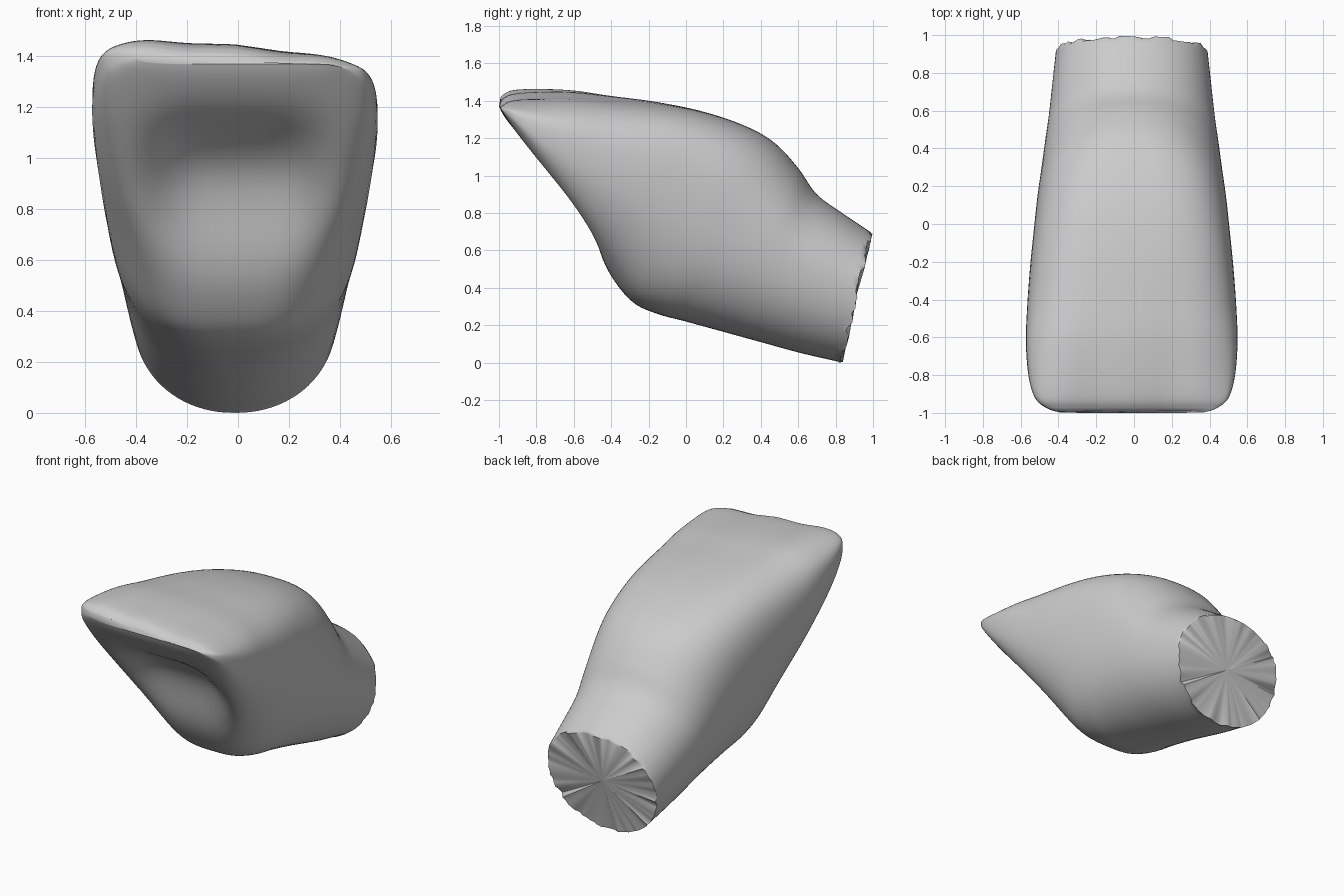
import bpy
import bmesh
import math
import random
from mathutils import Vector

random.seed(4)
default_cube = bpy.data.objects.get("Cube")
if default_cube:
    bpy.data.objects.remove(default_cube, do_unlink=True)

SEGMENTS = 88
STEPS = 6
WIDEST = 0.55

# Stations from the cut root to the biting edge:
# upper y, upper z, lower y, lower z, half width
STATIONS = [
    (1, .69, .84, 0, .4),
    (.85, .79, .62, .05, .42),
    (.7, .9, .4, .11, .44),
    (.6, 1.04, .2, .165, .46),
    (.48, 1.17, 0, .22, .48),
    (.33, 1.26, -.15, .26, .5),
    (.1, 1.34, -.28, .32, .52),
    (-.15, 1.39, -.4, .45, .54),
    (-.4, 1.42, -.54, .64, .555),
    (-.6, 1.44, -.69, .87, .56),
    (-.8, 1.44, -.83, 1.09, .545),
    (-.92, 1.43, -.93, 1.25, .51),
    (-.97, 1.41, -.98, 1.33, .45),
    (-.99, 1.39, -1, 1.37, .39),
]


def smooth(low, high, value):
    t = min(max((value - low) / (high - low), 0), 1)
    return t * t * (3 - 2 * t)


def bell(value, centre, width):
    return math.exp(-((value - centre) / width) ** 2)


def station_at(position):
    """Catmull-Rom blend of the stations."""
    last = len(STATIONS) - 1
    i = min(int(position), last - 1)
    t = position - i
    rows = [STATIONS[min(max(i + k, 0), last)] for k in (-1, 0, 1, 2)]
    return [b + t / 2 * (c - a + t * (2 * a - 5 * b + 4 * c - d
                                      + t * (3 * (b - c) + d - a)))
            for a, b, c, d in zip(*rows)]


def section(position):
    """One closed ring: round at the root, boxy and tapered in the crown."""
    top_y, top_z, low_y, low_z, half = station_at(position)
    crown = smooth(2, 7, position)
    power = 0.95 - 0.35 * crown
    taper = 0.3 * bell(position, 7, 2.2)
    fossa = 0.15 * bell(position, 9, 1.15)
    ring = []
    for k in range(SEGMENTS):
        angle = math.tau * k / SEGMENTS
        c, s = math.cos(angle), math.sin(angle)
        x = math.copysign(abs(c) ** power, c) * half
        reach = abs(s) ** power
        if s > 0:
            u = WIDEST + (1 - WIDEST) * reach
        else:
            u = WIDEST * (1 - reach)
            x *= 1 - taper * reach ** 1.5
        y = low_y + (top_y - low_y) * u
        z = low_z + (top_z - low_z) * u
        # hollow on the inner face, between the side ridges
        if s < 0:
            push = fossa * reach ** 3 * math.exp(-(x / 0.36) ** 4)
            y += push * 0.82
            z += push * 0.57
        # biting edge slopes down to the left side
        z -= 0.09 * x * u * smooth(5, 10, position)
        # shallow grooves along the outer face
        if s > 0:
            z += 0.006 * math.cos(x * 17) * reach * smooth(6, 11, position)
        ring.append(Vector((x - 0.012, y, z)))
    return ring


def build_tooth():
    bm = bmesh.new()
    count = (len(STATIONS) - 1) * STEPS
    rings = []
    for n in range(count + 1):
        points = section(n / STEPS)
        if n == 0:
            # ragged rim where the root is cut
            points = [p + Vector((0, random.uniform(-.025, 0), 0)) for p in points]
        rings.append([bm.verts.new(p) for p in points])
    for a, b in zip(rings, rings[1:]):
        for k in range(SEGMENTS):
            j = (k + 1) % SEGMENTS
            bm.faces.new((a[k], a[j], b[j], b[k]))
    # flat root cut and rounded tip closed with fans
    for ring in (rings[0], rings[-1]):
        middle = sum((v.co for v in ring), Vector()) / SEGMENTS
        hub = bm.verts.new(middle)
        for k in range(SEGMENTS):
            bm.faces.new((ring[k], ring[(k + 1) % SEGMENTS], hub))
    bmesh.ops.recalc_face_normals(bm, faces=bm.faces)
    mesh = bpy.data.meshes.new("tooth")
    bm.to_mesh(mesh)
    bm.free()
    return mesh


# Single grey material
grey = bpy.data.materials.new("plain grey")
grey.use_nodes = True
colour = (0.6, 0.6, 0.6, 1)
grey.diffuse_color = colour
grey.node_tree.nodes["Principled BSDF"].inputs["Base Color"].default_value = colour

# Tooth object
tooth = bpy.data.objects.new("tooth", build_tooth())
bpy.context.collection.objects.link(tooth)
tooth.data.materials.append(grey)
bpy.context.view_layer.objects.active = tooth
tooth.select_set(True)
bpy.ops.object.shade_smooth_by_angle(angle=math.radians(50))
